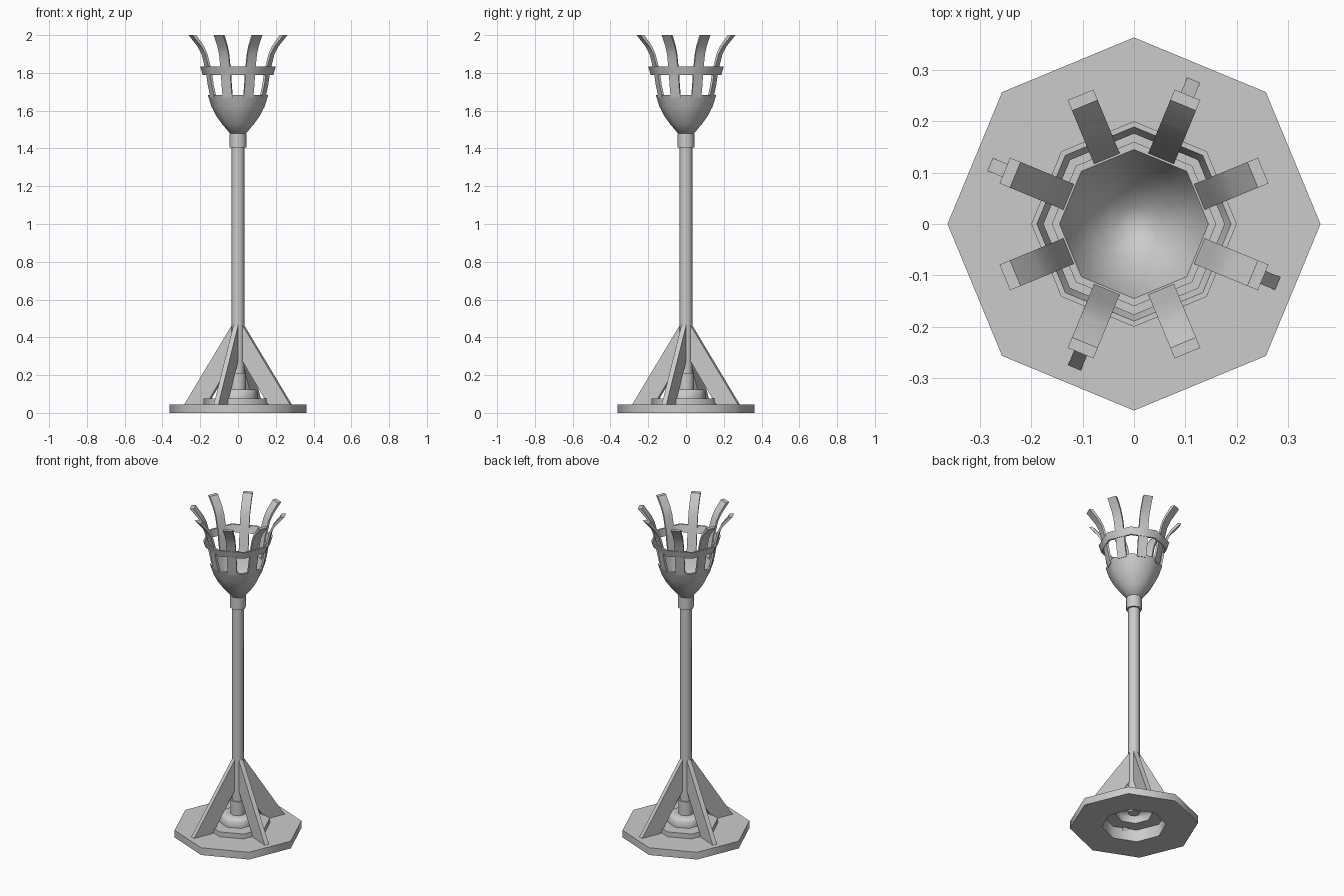
import bpy, bmesh, math
from mathutils import Matrix

if "Cube" in bpy.data.objects:
    bpy.data.objects.remove(bpy.data.objects["Cube"])

grey = bpy.data.materials.new("light grey metal")
grey.diffuse_color = (0.6, 0.6, 0.6, 1)
grey.use_nodes = True
grey.node_tree.nodes["Principled BSDF"].inputs["Base Color"].default_value = grey.diffuse_color


def finish(bm, name, smooth=None):
    bmesh.ops.remove_doubles(bm, verts=bm.verts, dist=1e-5)
    bmesh.ops.recalc_face_normals(bm, faces=bm.faces)
    me = bpy.data.meshes.new(name)
    bm.to_mesh(me)
    bm.free()
    ob = bpy.data.objects.new(name, me)
    bpy.context.collection.objects.link(ob)
    me.materials.append(grey)
    if smooth:
        bpy.ops.object.select_all(action='DESELECT')
        ob.select_set(True)
        bpy.context.view_layer.objects.active = ob
        bpy.ops.object.shade_smooth_by_angle(angle=math.radians(smooth))
    return ob


def lathe(name, profile, smooth=None, closed=False, sides=8):
    """Spin (radius, height) points into an eight-sided shell, corners on the axes."""
    bm = bmesh.new()
    rings = []
    for r, z in profile:
        rings.append([bm.verts.new((r * math.cos(i * math.tau / sides),
                                    r * math.sin(i * math.tau / sides), z))
                      for i in range(sides)] if r else [bm.verts.new((0, 0, z))])
    pairs = list(zip(rings, rings[1:]))
    if closed:
        pairs.append((rings[-1], rings[0]))
    for a, b in pairs:
        for i in range(sides):
            j = (i + 1) % sides
            if len(a) == 1:
                bm.faces.new((a[0], b[j], b[i]))
            elif len(b) == 1:
                bm.faces.new((a[i], a[j], b[0]))
            else:
                bm.faces.new((a[i], a[j], b[j], b[i]))
    return finish(bm, name, smooth)


def plate(name, outline, width, angle, smooth=None):
    """Extrude a (radius, height) strip outline sideways, then turn it about z.
    outline is a list of (inner, outer) point pairs running along the strip."""
    bm = bmesh.new()
    rows = []
    for inner, outer in outline:
        rows.append([bm.verts.new((p[0], y, p[1])) for p, y in
                     ((inner, -width / 2), (outer, -width / 2),
                      (outer, width / 2), (inner, width / 2))])
    for a, b in zip(rows, rows[1:]):
        for i in range(4):
            j = (i + 1) % 4
            bm.faces.new((a[i], a[j], b[j], b[i]))
    bm.faces.new(rows[0])
    bm.faces.new(rows[-1])
    bm.transform(Matrix.Rotation(math.radians(angle), 4, 'Z'))
    return finish(bm, name, smooth)


# Stepped base, hollow underneath
lathe("base_plate", [(.182, 0), (.363, 0), (.363, .045), (.182, .045)], 50, closed=True)
lathe("base_steps", [(.182, .03), (.182, .075), (.105, .075), (.105, .11),
                     (.09, .125), (.043, .125), (.043, .21), (.033, .21)], 50)

# Pole and the collar under the bowl
lathe("pole", [(0, .08), (.034, .08), (.034, 1.45), (0, 1.45)], 50)
lathe("collar", [(.03, 1.405), (.045, 1.405), (.045, 1.48), (.03, 1.48)], 50, closed=True)

# Fire bowl with a thick rim
lathe("bowl", [(0, 1.475), (.043, 1.48), (.085, 1.53), (.117, 1.575), (.14, 1.62), (.16, 1.682),
               (.145, 1.682), (.126, 1.625), (.104, 1.58), (.073, 1.535), (.035, 1.50), (0, 1.49)], 50)

# Hoop round the basket
lathe("basket_hoop", [(.187, 1.79), (.20, 1.833), (.189, 1.833), (.176, 1.79)], 50, closed=True)

# Eight flared basket strips
curve = [(.147, 1.67), (.162, 1.735), (.174, 1.81), (.198, 1.90), (.221, 1.94), (.271, 2.0)]
for k in range(8):
    pairs = [((r - .012, z), (r, z)) for r, z in curve[:4]]
    pairs += [((r - .016, z), (r, z)) for r, z in curve[4:5]]
    pairs += [((.25, 2.0), (.272, 2.0))]
    plate(f"basket_strip_{k + 1}", pairs, .054, 22.5 + 45 * k, 40)

# Four slanted braces
for k in range(4):
    plate(f"brace_{k + 1}", [((.178, .043), (.304, .043)), ((.03, .275), (.03, .465))],
          .027, 67.5 + 90 * k)
